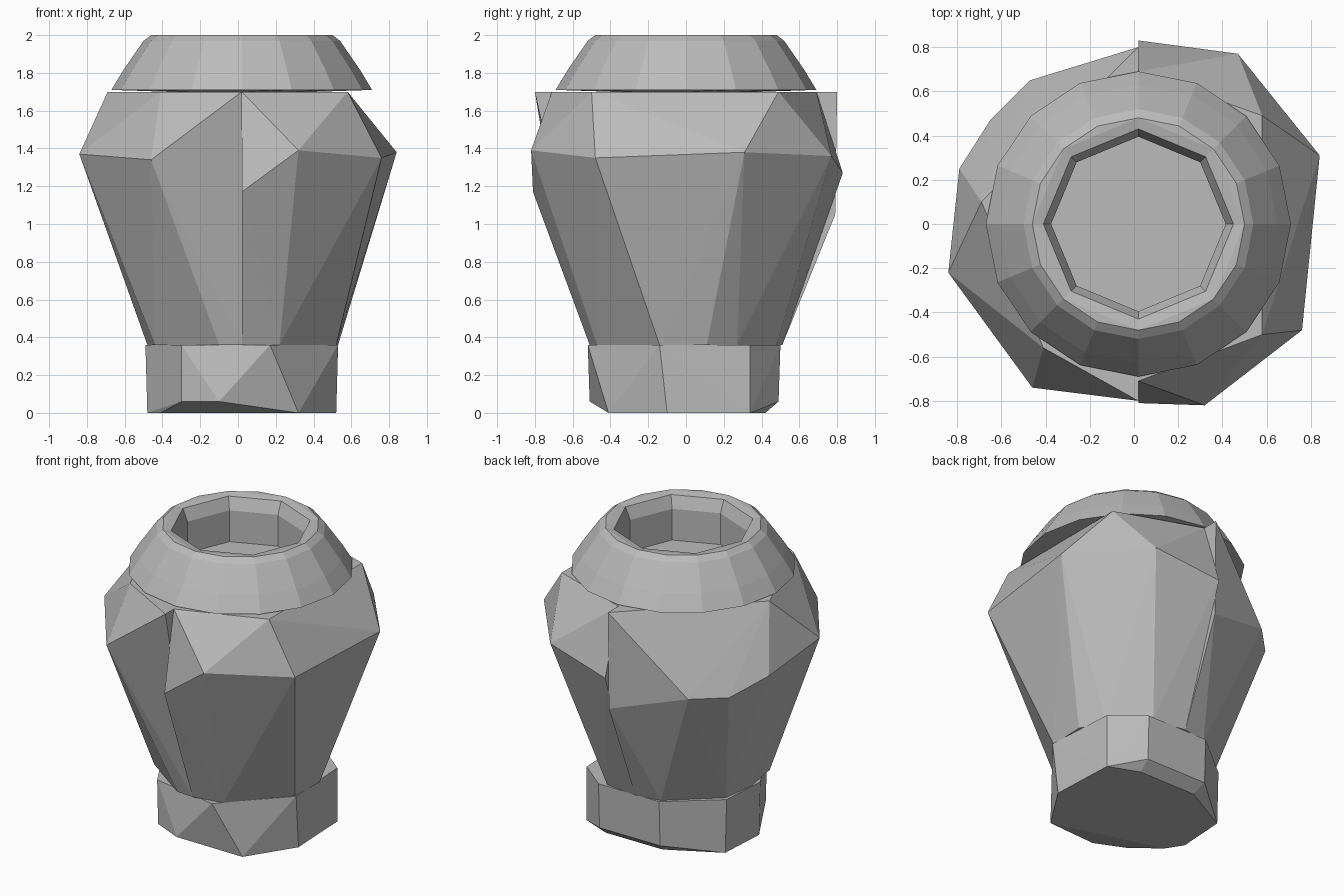
import bpy, bmesh, math

cube = bpy.data.objects.get("Cube")
if cube:
    bpy.data.objects.remove(cube, do_unlink=True)

stone = bpy.data.materials.new("stone_grey")
stone.use_nodes = True
GREY = (0.5, 0.5, 0.5, 1)
stone.diffuse_color = GREY
stone.node_tree.nodes["Principled BSDF"].inputs["Base Color"].default_value = GREY

SEAM = 0.02  # the vessel is split in two halves along this x


def faceted_block(name, points):
    """Flat-shaded convex block wrapped around a few corner points."""
    bm = bmesh.new()
    for p in points:
        bm.verts.new(p)
    result = bmesh.ops.convex_hull(bm, input=bm.verts)
    loose = {v for v in result["geom_interior"] + result["geom_unused"]
             if isinstance(v, bmesh.types.BMVert)}
    bmesh.ops.delete(bm, geom=list(loose), context="VERTS")
    bmesh.ops.dissolve_limit(bm, angle_limit=math.radians(1),
                             verts=bm.verts, edges=bm.edges)
    bmesh.ops.recalc_face_normals(bm, faces=bm.faces)
    mesh = bpy.data.meshes.new(name)
    bm.to_mesh(mesh)
    bm.free()
    mesh.materials.append(stone)
    obj = bpy.data.objects.new(name, mesh)
    bpy.context.collection.objects.link(obj)
    return obj


def level(z, *corners):
    return [(x, y, z) for x, y in corners]


# Body, left half (+x): shoulder, belly and foot corners
faceted_block("body_left_half",
    level(1.7, (SEAM, -0.71), (0.58, -0.5), (0.58, 0.49), (SEAM, 0.69))
    + [(SEAM, -0.81, 1.17), (0.32, -0.82, 1.39), (0.76, -0.48, 1.35),
       (0.84, 0.31, 1.38), (0.47, 0.77, 1.36), (SEAM, 0.83, 1.27)]
    + level(0.36, (SEAM, -0.51), (0.22, -0.47), (0.52, -0.14),
            (0.53, 0.11), (0.45, 0.27), (0.25, 0.48), (SEAM, 0.51)))

# Body, right half (-x)
faceted_block("body_right_half",
    level(1.7, (SEAM, -0.8), (-0.41, -0.56), (-0.69, 0.1), (SEAM, 0.8))
    + [(-0.46, -0.74, 1.34), (-0.84, -0.22, 1.37), (-0.79, 0.25, 1.28),
       (-0.65, 0.47, 1.18), (-0.47, 0.65, 1.19), (SEAM, 0.79, 1.05)]
    + level(0.36, (SEAM, -0.51), (-0.1, -0.5), (-0.44, -0.26), (-0.48, 0),
            (-0.45, 0.22), (-0.15, 0.48), (SEAM, 0.51)))

# Base: uneven eight-sided foot with a chipped lower edge
faceted_block("base",
    level(0.36, (0.53, -0.14), (0.5, 0.34), (0.3, 0.5), (-0.15, 0.5),
          (-0.47, 0.24), (-0.49, -0.09), (-0.3, -0.43), (0.17, -0.52))
    + level(0.06, (0.3, 0.49), (-0.15, 0.49), (-0.1, -0.51), (-0.3, -0.42))
    + level(0, (0.52, -0.1), (0.5, 0.34), (0.3, 0.42), (-0.12, 0.42),
            (-0.46, 0.24), (-0.48, -0.09), (-0.41, -0.2), (0.32, -0.41)))

# Collar: ring of eight wedges around the open mouth
OUTER = [(0.69, 1.71), (0.63, 1.81), (0.52, 1.97), (0.48, 2.0)]
INNER = [(0.43, 1.99), (0.395, 1.91), (0.395, 1.7)]
STEP = math.tau / 8


def around(profile, angle):
    return [(SEAM + r * math.cos(angle), r * math.sin(angle), z)
            for r, z in profile]


for i in range(8):
    start = i * STEP
    points = []
    for t in (0, 0.5, 1):
        points += around(OUTER, start + t * STEP)
    for t in (0, 1):
        points += around(INNER, start + t * STEP)
    faceted_block(f"collar_wedge_{i + 1}", points)
